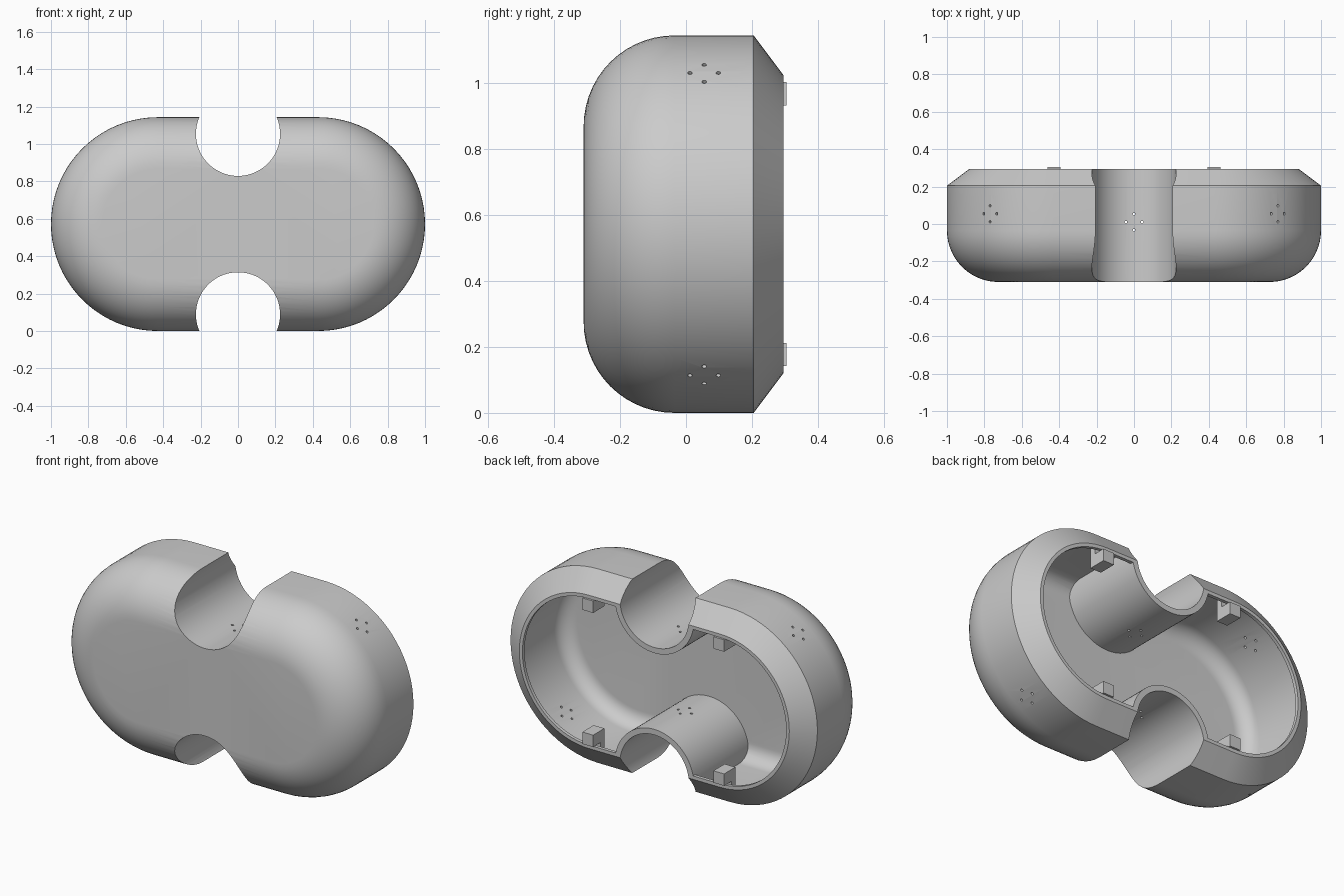
import bpy, bmesh, math
from mathutils import Matrix, Vector

if "Cube" in bpy.data.objects:
    bpy.data.objects.remove(bpy.data.objects["Cube"])

R, CX, CZ = 0.5715, 0.4285, 0.5715      # stadium radius, arc centre, mid height
BORE_R, TUBE_R, BORE_Z = 0.225, 0.258, 0.4825
ARC = 40

grey = bpy.data.materials.new("light grey")
grey.use_nodes = True
grey.diffuse_color = (0.6, 0.6, 0.6, 1)
grey.node_tree.nodes["Principled BSDF"].inputs["Base Color"].default_value = (0.6, 0.6, 0.6, 1)


def make(name, bm):
    bmesh.ops.recalc_face_normals(bm, faces=bm.faces)
    mesh = bpy.data.meshes.new(name)
    bm.to_mesh(mesh)
    bm.free()
    mesh.materials.append(grey)
    ob = bpy.data.objects.new(name, mesh)
    bpy.context.collection.objects.link(ob)
    return ob


def stadium_solid(name, profile):
    """Loft stadium outlines through (inset, y) profile points."""
    bm = bmesh.new()
    rings = []
    for inset, y in profile:
        ring = []
        for side in (1, -1):
            for i in range(ARC + 1):
                a = math.pi * (i / ARC - 0.5)
                r = R - inset
                ring.append(bm.verts.new((side * (CX + r * math.cos(a)), y,
                                          CZ + side * r * math.sin(a))))
        rings.append(ring)
    n = len(rings[0])
    for a, b in zip(rings, rings[1:]):
        for i in range(n):
            j = (i + 1) % n
            bm.faces.new((a[i], a[j], b[j], b[i]))
    bm.faces.new(rings[0])
    bm.faces.new(rings[-1])
    return make(name, bm)


def rods(name, items, radius, length, sides):
    """Several cylinders given by centre and axis, in one mesh."""
    bm = bmesh.new()
    for centre, axis in items:
        turn = Vector(axis).to_track_quat('Z', 'Y').to_matrix().to_4x4()
        bmesh.ops.create_cone(bm, cap_ends=True, segments=sides, radius1=radius,
                              radius2=radius, depth=length,
                              matrix=Matrix.Translation(centre) @ turn)
    return make(name, bm)


def cut(target, cutter):
    mod = target.modifiers.new("cut", 'BOOLEAN')
    mod.operation, mod.solver, mod.object = 'DIFFERENCE', 'EXACT', cutter
    bpy.context.view_layer.update()
    dg = bpy.context.evaluated_depsgraph_get()
    mesh = bpy.data.meshes.new_from_object(target.evaluated_get(dg))
    target.modifiers.clear()
    target.data = mesh
    bpy.data.objects.remove(cutter)


def fillet(inset, y, r, steps):
    """Rounded front edge from the cap out to the side wall."""
    angles = [math.pi / 2 * i / steps for i in range(steps + 1)]
    return [(inset + r - r * math.sin(a), y + r - r * math.cos(a)) for a in angles]


# Outer shell: rounded front, straight wall, chamfered back
shell = stadium_solid("shell", fillet(0, -0.31, 0.275, 14) + [(0, 0.205), (0.12, 0.295)])

# Hollow inside, leaving the two channel walls standing
cavity = stadium_solid("cavity_cutter", fillet(0.05, -0.215, 0.09, 8)
                       + [(0.05, 0.195), (0.14, 0.275), (0.14, 0.4)])
channels = [((0, 0, CZ + s * BORE_Z), (0, 1, 0)) for s in (1, -1)]
cut(cavity, rods("channel_wall", channels, TUBE_R, 2, 72))
cut(shell, cavity)
cut(shell, rods("channel_cutter", channels, BORE_R, 2, 72))

# Vent holes: groups of four round the ends and through both channels
diamond = [(1, 0), (-1, 0), (0, 1), (0, -1)]
vents = []
for sx in (1, -1):
    for sz in (1, -1):
        a = math.radians(53.3)
        out = Vector((sx * math.cos(a), 0, sz * math.sin(a)))
        along = Vector((-out.z, 0, out.x))
        base = Vector((sx * CX, 0.055, CZ)) + out * (R - 0.03)
        for u, v in diamond:
            vents.append((base + along * u * 0.043 + Vector((0, v * 0.043, 0)), out))
cut(shell, rods("end_vent_cutter", vents, 0.007, 0.2, 12))
through = [(Vector((u * 0.043, 0.01 + v * 0.043, CZ)), (0, 0, 1)) for u, v in diamond]
cut(shell, rods("channel_vent_cutter", through, 0.007, 0.9, 12))

bpy.ops.object.select_all(action='DESELECT')
shell.select_set(True)
bpy.context.view_layer.objects.active = shell
bpy.ops.object.shade_smooth_by_angle(angle=math.radians(25))


# Mounting tabs inside the rim, each with a foot joining the wall
def box(bm, x, y0, y1, z0, z1):
    m = Matrix.Translation((x, (y0 + y1) / 2, (z0 + z1) / 2))
    bmesh.ops.create_cube(bm, size=1, matrix=m @ Matrix.Diagonal((0.07, y1 - y0, abs(z1 - z0), 1)))


for sx, side in ((1, "left"), (-1, "right")):
    for sz, level in ((1, "upper"), (-1, "lower")):
        bm = bmesh.new()
        box(bm, sx * 0.427, 0.2, 0.305, CZ + sz * 0.36, CZ + sz * 0.43)
        box(bm, sx * 0.427, 0.2, 0.235, CZ + sz * 0.43, CZ + sz * 0.53)
        make(f"{level}_{side}_tab", bm)
